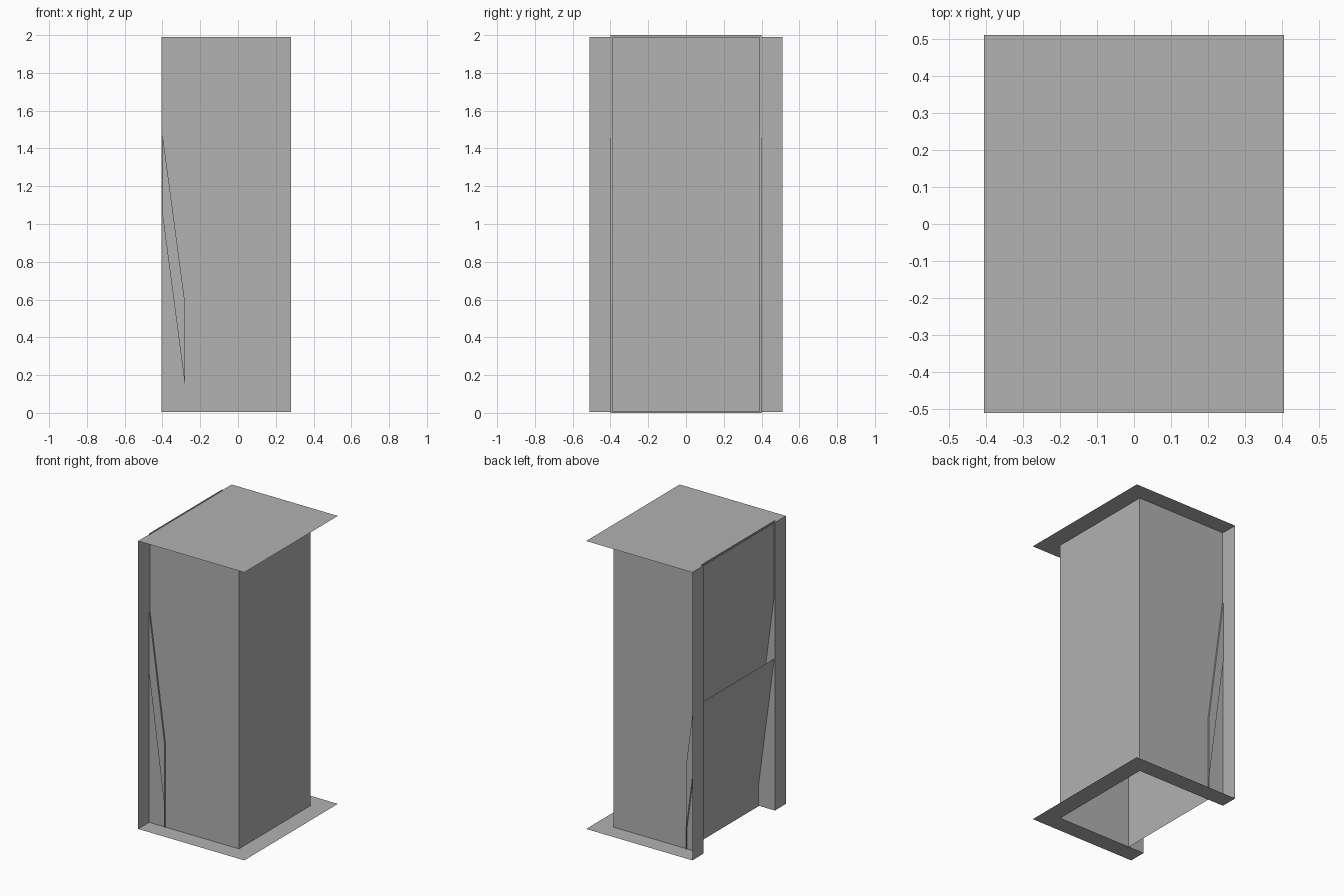
import bpy

cube = bpy.data.objects.get("Cube")
if cube:
    bpy.data.objects.remove(cube, do_unlink=True)

grey = bpy.data.materials.new("plain_grey")
grey.use_nodes = True
colour = (0.445, 0.445, 0.445, 1)
grey.diffuse_color = colour
grey.node_tree.nodes["Principled BSDF"].inputs["Base Color"].default_value = colour

# Main dimensions
LOW, HIGH, TIP = 0.004, 1.99, 2.0
FRAME_X, FRAME_Y = 0.405, 0.51
WALL_X, WALL_Y = 0.28, 0.39
CHUTE_X, CHUTE_Y = 0.4, 0.4


def sheet(name, verts, faces):
    mesh = bpy.data.meshes.new(name)
    mesh.from_pydata(verts, [], faces)
    mesh.materials.append(grey)
    obj = bpy.data.objects.new(name, mesh)
    bpy.context.collection.objects.link(obj)
    return obj


def ribbon(name, profile, half):
    """Sweep an x-z profile across the width."""
    verts = [(x, y, z) for x, z in profile for y in (half, -half)]
    faces = [(i, i + 1, i + 3, i + 2) for i in range(0, len(verts) - 2, 2)]
    return sheet(name, verts, faces)


def wall(name, path):
    """Raise an x-y path to full height."""
    verts = [(x, y, z) for x, y in path for z in (LOW, HIGH)]
    faces = [(i, i + 2, i + 3, i + 1) for i in range(0, len(verts) - 2, 2)]
    return sheet(name, verts, faces)


# Housing walls, open on one side
wall("housing_walls", [(-FRAME_X, -WALL_Y), (WALL_X, -WALL_Y),
                       (WALL_X, WALL_Y), (-FRAME_X, WALL_Y)])

# Top cover
ribbon("top_cover", [(FRAME_X, HIGH), (-FRAME_X, HIGH)], FRAME_Y)

# U-shaped bottom flange
outer = [(-FRAME_X, -FRAME_Y), (FRAME_X, -FRAME_Y), (FRAME_X, FRAME_Y), (-FRAME_X, FRAME_Y)]
inner = [(-FRAME_X, -WALL_Y), (WALL_X, -WALL_Y), (WALL_X, WALL_Y), (-FRAME_X, WALL_Y)]
sheet("bottom_flange", [(x, y, LOW) for x, y in outer + inner],
      [(i, i + 1, i + 5, i + 4) for i in range(3)])

# Upright flanges and chute cheeks on both sides
hopper = [(-CHUTE_X, 1.48), (-WALL_X, 0.58), (-WALL_X, 0.14), (-CHUTE_X, 1.05)]
for side, s in (("left", 1), ("right", -1)):
    ends = [(-FRAME_X, s * FRAME_Y), (-FRAME_X, s * WALL_Y)]
    wall(side + "_upright_flange", ends if s > 0 else ends[::-1])
    ring = [(x, s * CHUTE_Y, z) for x, z in hopper]
    sheet(side + "_chute_cheek", ring, [(0, 1, 2, 3) if s > 0 else (3, 2, 1, 0)])

# Upper panel bending inward, and lower panel leaning out below the opening
ribbon("upper_panel", [(-CHUTE_X, TIP)] + hopper[:3], CHUTE_Y)
ribbon("lower_panel", [hopper[3], hopper[2], (-WALL_X, 0)], CHUTE_Y)
